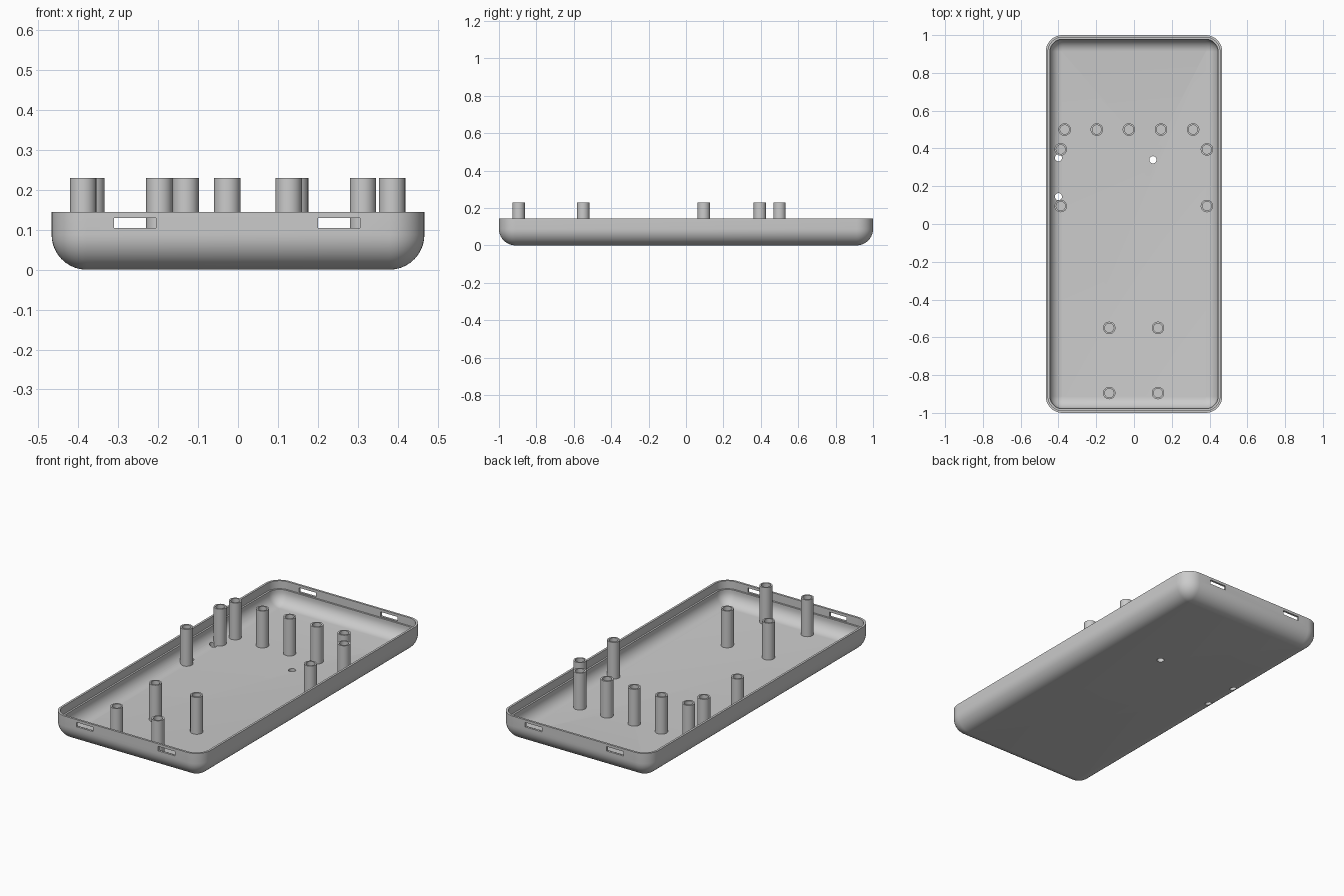
import bpy, bmesh, math

if "Cube" in bpy.data.objects:
    bpy.data.objects.remove(bpy.data.objects["Cube"])

HX, HY, TOP = 0.467, 1.0, 0.145   # outer half sizes and rim height
R = 0.088                         # outer corner and bottom radius
WALL, LIP, STEP = 0.022, 0.012, 0.10

grey = bpy.data.materials.new("plastic_grey")
grey.diffuse_color = (0.6, 0.6, 0.6, 1)
grey.use_nodes = True
grey.node_tree.nodes["Principled BSDF"].inputs["Base Color"].default_value = grey.diffuse_color


def make_object(name, bm):
    bmesh.ops.recalc_face_normals(bm, faces=bm.faces)
    me = bpy.data.meshes.new(name)
    bm.to_mesh(me)
    bm.free()
    ob = bpy.data.objects.new(name, me)
    bpy.context.collection.objects.link(ob)
    me.materials.append(grey)
    return ob


def smooth(ob):
    bpy.ops.object.select_all(action='DESELECT')
    ob.select_set(True)
    bpy.context.view_layer.objects.active = ob
    bpy.ops.object.shade_smooth_by_angle(angle=math.radians(30))


def loft(bm, rings):
    # Skin successive rings and cap both ends
    loops = [[bm.verts.new(p) for p in ring] for ring in rings]
    for a, b in zip(loops, loops[1:]):
        n = len(a)
        for i in range(n):
            bm.faces.new((a[i], a[(i + 1) % n], b[(i + 1) % n], b[i]))
    bm.faces.new(loops[0])
    bm.faces.new(loops[-1])


def rounded_rect(d, z, n=10):
    # Outline of the tray moved inward by d
    r = R - d
    pts = []
    for k, (sx, sy) in enumerate(((1, 1), (-1, 1), (-1, -1), (1, -1))):
        for i in range(n + 1):
            a = math.pi / 2 * (k + i / n)
            pts.append((sx * (HX - R) + r * math.cos(a),
                        sy * (HY - R) + r * math.sin(a), z))
    return pts


def circle(x, y, r, z, n=32):
    return [(x + r * math.cos(2 * math.pi * i / n),
             y + r * math.sin(2 * math.pi * i / n), z) for i in range(n)]


# Tray: outside from floor to rim, then stepped lip and inside down to the floor
profile = []
N = 10
for i in range(N + 1):
    a = math.radians(2 + 88 * i / N)
    profile.append((R * (1 - math.sin(a)), R * (1 - math.cos(a))))
profile[0] = (profile[0][0], 0)
profile += [(0, TOP), (LIP, TOP), (LIP, STEP), (WALL, STEP)]
ri = R - WALL
for i in range(N + 1):
    a = math.radians(90 - 88 * i / N)
    profile.append((R - ri * math.sin(a), R - ri * math.cos(a)))
bm = bmesh.new()
loft(bm, [rounded_rect(d, z) for d, z in profile])
tray = make_object("tray", bm)

# Cutters: end wall slots and floor holes
bm = bmesh.new()
for x0 in (-0.31, 0.20):
    x1 = x0 + 0.105
    for s in (-1, 1):
        ring = [(x0, 0.105), (x1, 0.105), (x1, 0.13), (x0, 0.13)]
        loft(bm, [[(x, s * y, z) for x, z in ring] for y in (0.95, 1.05)])
for x, y in ((-0.40, 0.35), (-0.40, 0.145), (0.10, 0.34)):
    loft(bm, [circle(x, y, 0.019, z, 24) for z in (-0.05, 0.09)])
cutter = make_object("opening_cutter", bm)
cutter.hide_render = True

mod = tray.modifiers.new("openings", 'BOOLEAN')
mod.object = cutter
mod.operation = 'DIFFERENCE'
mod.solver = 'EXACT'
bpy.context.view_layer.objects.active = tray
bpy.ops.object.modifier_apply(modifier=mod.name)
bpy.data.objects.remove(cutter)
smooth(tray)

# Hollow mounting posts
spots = [(-0.367 + 0.17 * i, 0.5) for i in range(5)]
spots += [(x, y) for x in (-0.388, 0.386) for y in (0.395, 0.095)]
spots += [(x, y) for x in (-0.131, 0.127) for y in (-0.55, -0.895)]
for i, (x, y) in enumerate(spots):
    bm = bmesh.new()
    loft(bm, [circle(x, y, r, z) for r, z in
              ((0.033, 0.01), (0.033, 0.23), (0.024, 0.23), (0.024, 0.024))])
    smooth(make_object(f"mounting_post_{i + 1}", bm))
